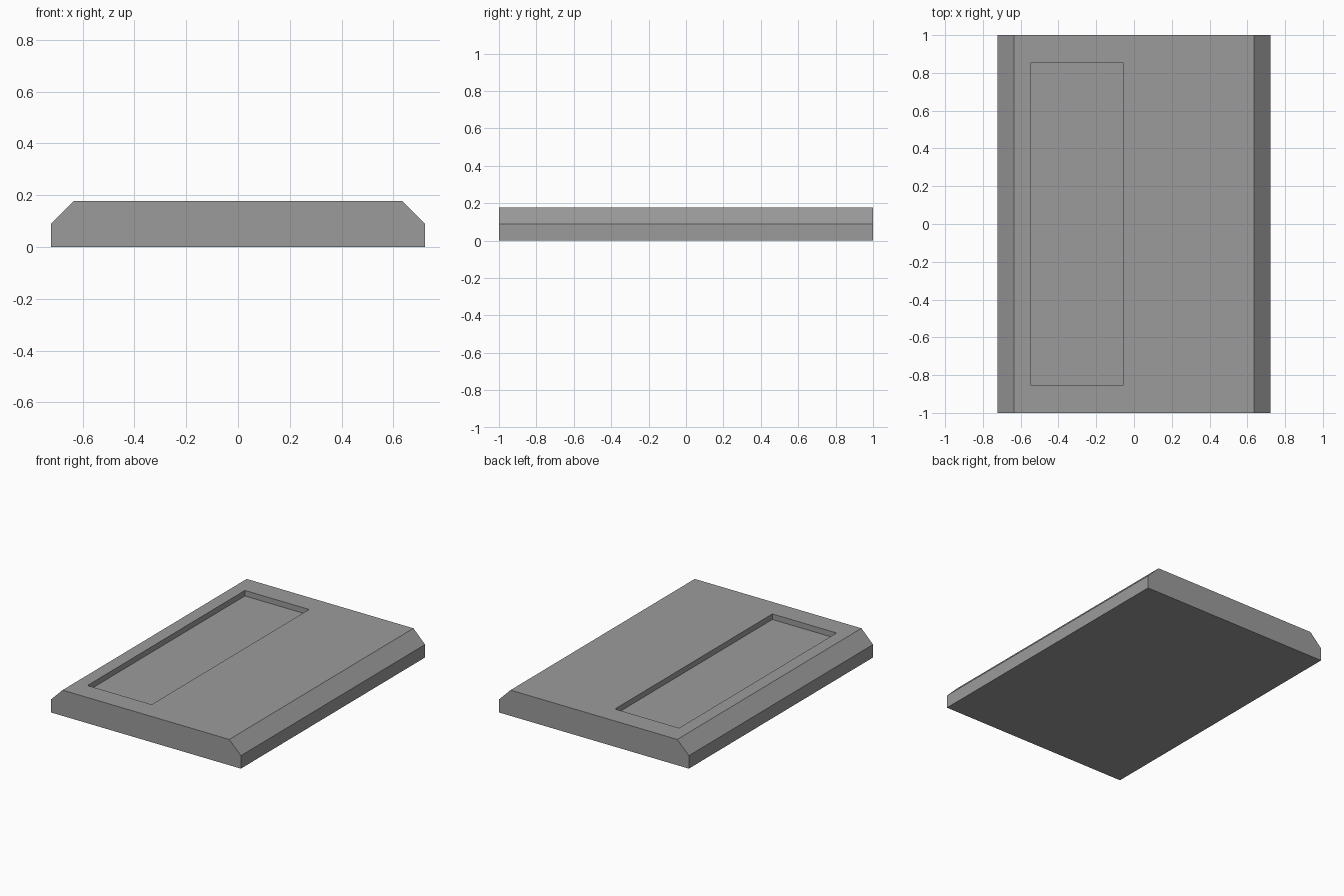
import bpy
import bmesh
from mathutils import Matrix, Vector

default = bpy.data.objects.get("Cube")
if default:
    bpy.data.objects.remove(default, do_unlink=True)

HALF_W, HALF_L, HEIGHT = 0.722, 1.0, 0.177
CHAMFER = 0.088
RECESS_DEPTH = 0.038


def flat_material(name, color):
    mat = bpy.data.materials.new(name)
    mat.use_nodes = True
    mat.diffuse_color = color
    mat.node_tree.nodes["Principled BSDF"].inputs["Base Color"].default_value = color
    return mat


def add_object(name, bm):
    bmesh.ops.recalc_face_normals(bm, faces=bm.faces)
    mesh = bpy.data.meshes.new(name)
    bm.to_mesh(mesh)
    bm.free()
    obj = bpy.data.objects.new(name, mesh)
    bpy.context.collection.objects.link(obj)
    return obj


grey = flat_material("mid_grey", (0.33, 0.33, 0.33, 1))

# Slab: chamfered cross-section, mirrored and extruded front to back
half = [(HALF_W, 0), (HALF_W, HEIGHT - CHAMFER), (HALF_W - CHAMFER, HEIGHT)]
profile = half + [(-x, z) for x, z in reversed(half)]
bm = bmesh.new()
end = bm.faces.new([bm.verts.new((x, -HALF_L, z)) for x, z in profile])
extruded = bmesh.ops.extrude_face_region(bm, geom=[end], use_keep_orig=True)["geom"]
bmesh.ops.translate(bm, vec=(0, 2 * HALF_L, 0),
                    verts=[g for g in extruded if isinstance(g, bmesh.types.BMVert)])
slab = add_object("slab", bm)
slab.data.materials.append(grey)

# Cutter for the long shallow recess on the right half of the top
low = Vector((-0.546, -0.855, HEIGHT - RECESS_DEPTH))
high = Vector((-0.058, 0.855, HEIGHT + RECESS_DEPTH))
bm = bmesh.new()
bmesh.ops.create_cube(bm, size=1, matrix=Matrix.Translation((low + high) / 2)
                      @ Matrix.Diagonal(high - low).to_4x4())
cutter = add_object("recess_cutter", bm)
cutter.data.materials.append(grey)
cutter.hide_render = True
cutter.display_type = 'WIRE'

# Cut the recess, then discard the cutter
cut = slab.modifiers.new("recess", 'BOOLEAN')
cut.operation = 'DIFFERENCE'
cut.solver = 'EXACT'
cut.object = cutter
bpy.context.view_layer.objects.active = slab
bpy.ops.object.modifier_apply(modifier=cut.name)
bpy.data.objects.remove(cutter, do_unlink=True)
